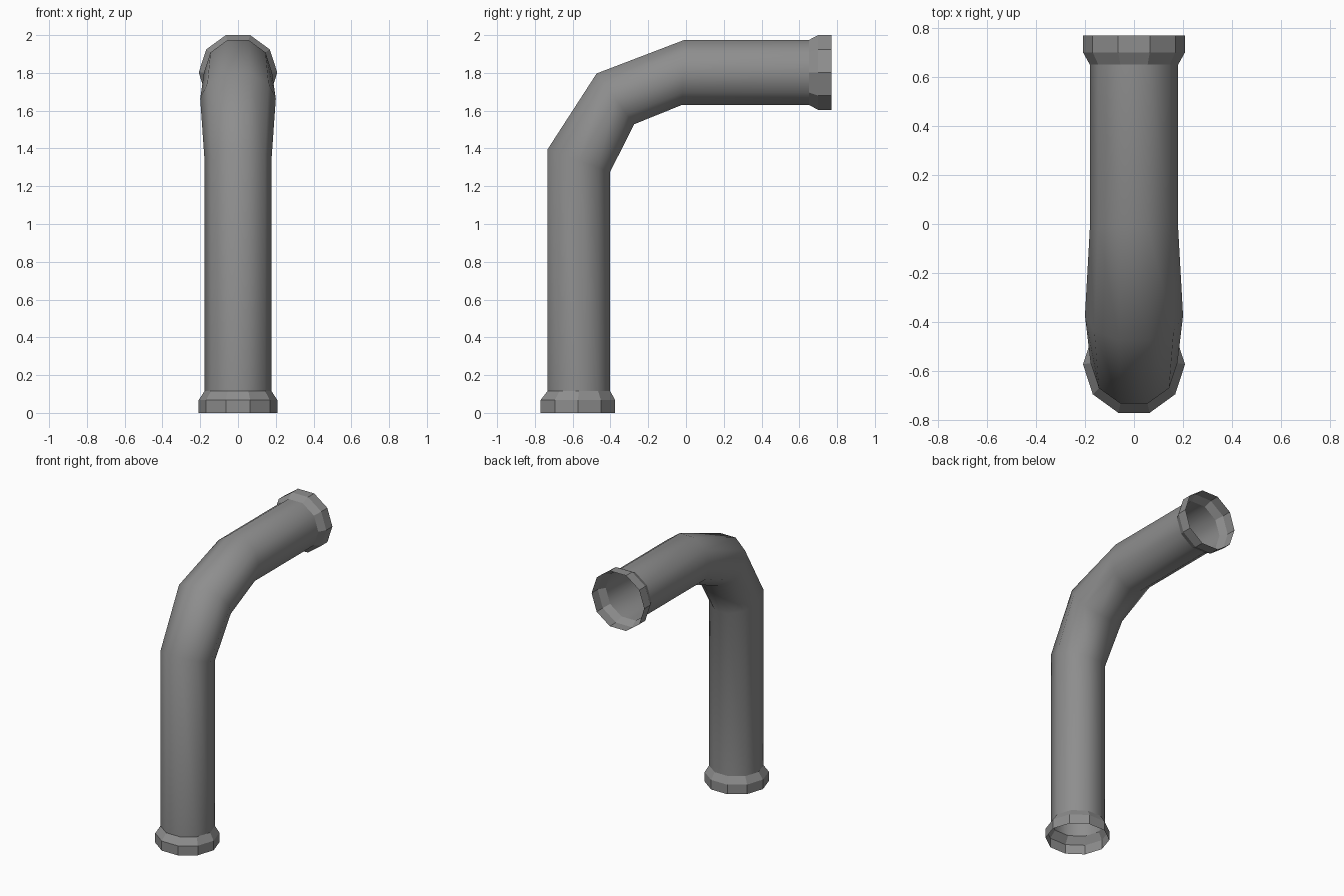
import bpy
import bmesh
import math
from mathutils import Vector

SIDES = 10
cube = bpy.data.objects.get("Cube")
if cube:
    bpy.data.objects.remove(cube, do_unlink=True)

grey = bpy.data.materials.new("pipe_grey")
grey.use_nodes = True
colour = (0.27, 0.27, 0.27, 1)
grey.diffuse_color = colour
grey.node_tree.nodes["Principled BSDF"].inputs["Base Color"].default_value = colour


def tube(name, rings, smooth):
    """Open shell through rings, each given as outer (y, z), inner (y, z), half width."""
    bm = bmesh.new()
    loops = []
    flat = math.cos(math.pi / SIDES)  # flats face the outside of the bend
    for outer, inner, width in rings:
        o, i = Vector((0, *outer)), Vector((0, *inner))
        centre, arm = (o + i) / 2, (o - i) / 2 / flat
        angles = [math.tau * k / SIDES for k in range(SIDES)]
        loops.append([bm.verts.new(centre + Vector((width * math.cos(a), 0, 0))
                                   + arm * math.sin(a)) for a in angles])
    for low, high in zip(loops, loops[1:]):
        for k in range(SIDES):
            n = (k + 1) % SIDES
            bm.faces.new((low[k], high[k], high[n], low[n])).smooth = smooth
    bmesh.ops.recalc_face_normals(bm, faces=bm.faces)
    # Point the shell outwards
    bm.faces.ensure_lookup_table()
    face = bm.faces[0]
    o, i, _ = rings[0]
    mid = Vector((0, (o[0] + i[0]) / 2, (o[1] + i[1]) / 2))
    if face.normal.dot(face.calc_center_median() - mid) < 0:
        bmesh.ops.reverse_faces(bm, faces=bm.faces)
    mesh = bpy.data.meshes.new(name)
    bm.to_mesh(mesh)
    bm.free()
    mesh.materials.append(grey)
    obj = bpy.data.objects.new(name, mesh)
    bpy.context.collection.objects.link(obj)


# Bent pipe from the floor end to the rear end
front, back = -0.733, -0.402
top, under = 1.974, 1.631
tube("bent_pipe", [
    ((front, 0.116), (back, 0.116), 0.177),
    ((front, 1.395), (back, 1.275), 0.177),
    ((-0.473, 1.797), (-0.275, 1.528), 0.2),
    ((-0.01, top), (-0.02, under), 0.18),
    ((0.65, top), (0.65, under), 0.18),
], True)

# Flared collars at both open ends
tube("bottom_collar", [
    ((-0.77, 0), (-0.375, 0), 0.208),
    ((-0.77, 0.068), (-0.375, 0.068), 0.208),
    ((front, 0.116), (back, 0.116), 0.177),
], False)
tube("rear_collar", [
    ((0.65, top), (0.65, under), 0.18),
    ((0.7, 2), (0.7, 1.604), 0.208),
    ((0.769, 2), (0.769, 1.604), 0.208),
], False)
